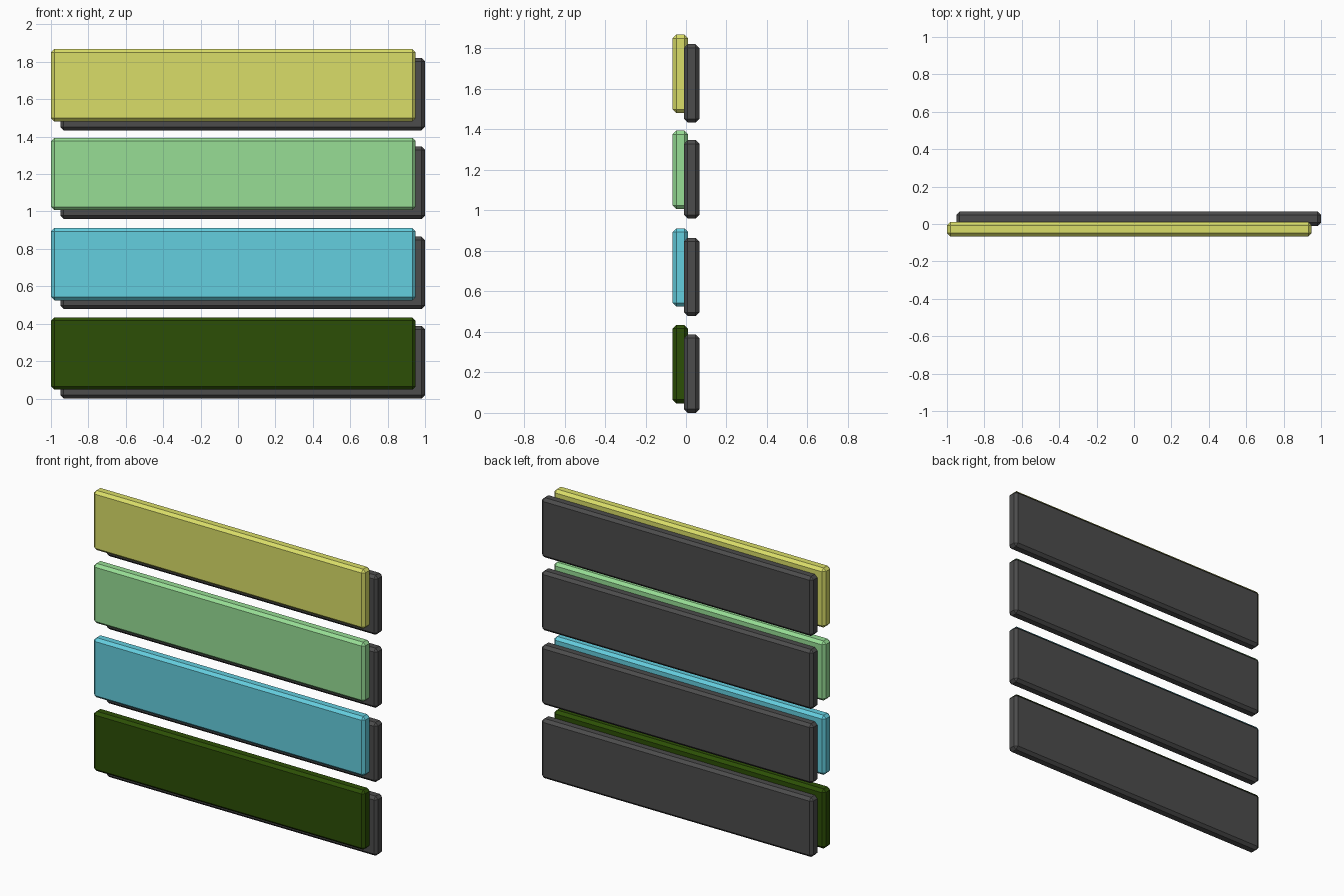
import bpy

if "Cube" in bpy.data.objects:
    bpy.data.objects.remove(bpy.data.objects["Cube"])

LENGTH, THICK, HEIGHT, CHAMFER = 1.95, 0.076, 0.387, 0.018
SHIFT_X, SHIFT_Y = 0.025, 0.028    # offset of each plank from the centre


def material(name, rgb):
    # sRGB 0-255 to linear
    mat = bpy.data.materials.new(name)
    mat.diffuse_color = [(c / 255) ** 2.2 for c in rgb] + [1]
    mat.use_nodes = True
    mat.node_tree.nodes["Principled BSDF"].inputs["Base Color"].default_value = mat.diffuse_color
    return mat


def plank(name, x, y, bottom, mat):
    # Long box with a single flat chamfer on every edge
    bpy.ops.mesh.primitive_cube_add(size=1, location=(x, y, bottom + HEIGHT / 2))
    ob = bpy.context.object
    ob.name = name
    ob.scale = (LENGTH, THICK, HEIGHT)
    bpy.ops.object.transform_apply(location=False, rotation=False, scale=True)
    bevel = ob.modifiers.new("chamfer", 'BEVEL')
    bevel.width = CHAMFER
    bevel.segments = 1
    ob.data.materials.append(mat)


shadow = material("dark_grey", (77, 77, 77))
rows = [
    ("dark_green", (48, 80, 14), 0.0),
    ("blue", (100, 205, 222), 0.478),
    ("light_green", (150, 221, 148), 0.96),
    ("yellow", (217, 221, 104), 1.434),
]

# Coloured front plank with a grey backing plank, lower and to the right
for name, rgb, z in rows:
    plank(name + "_front_plank", -SHIFT_X, -SHIFT_Y, z + 0.047, material(name, rgb))
    plank(name + "_backing_plank", SHIFT_X, SHIFT_Y, z, shadow)
